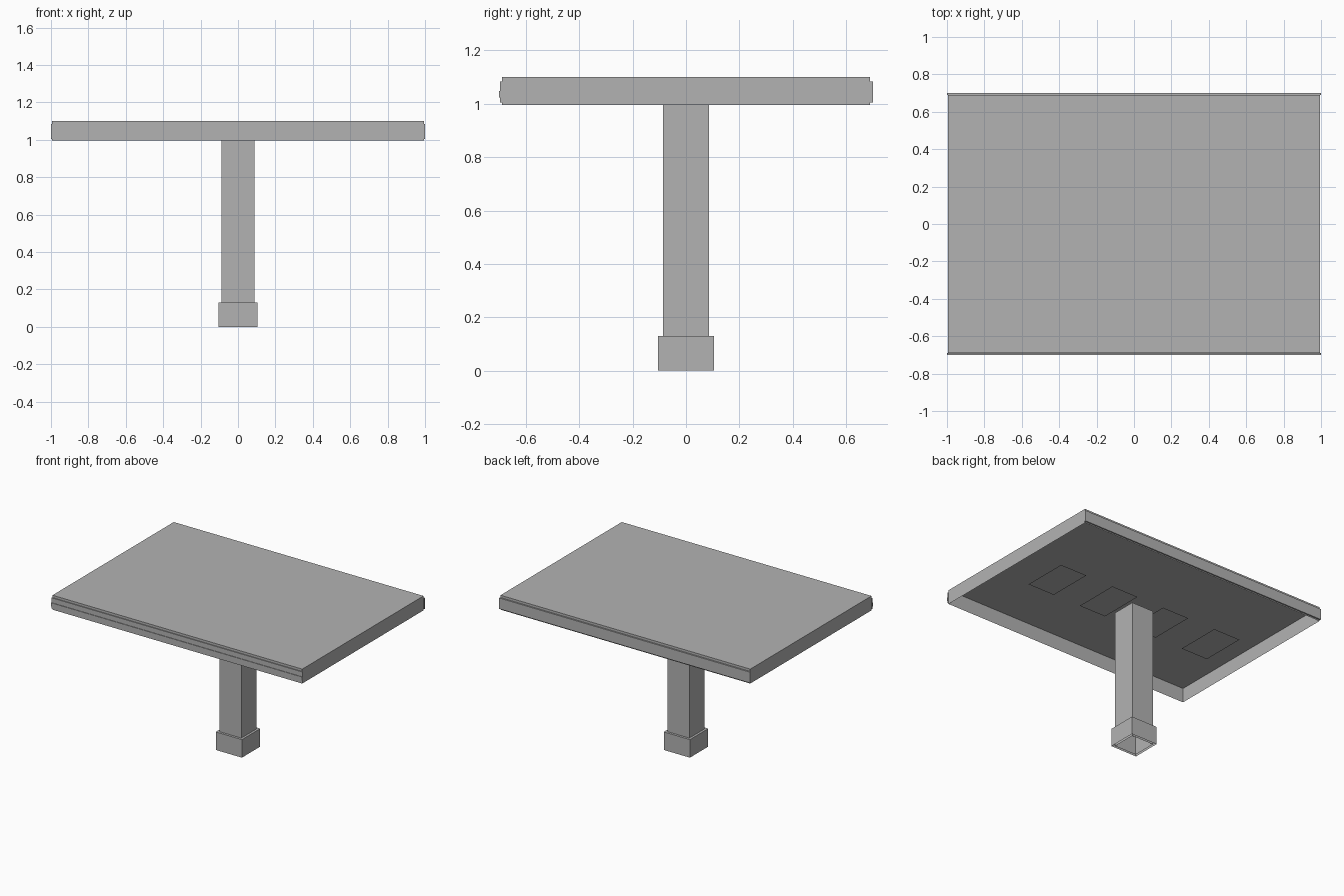
import bpy, bmesh

if "Cube" in bpy.data.objects:
    bpy.data.objects.remove(bpy.data.objects["Cube"])

grey = bpy.data.materials.new("plain grey")
grey.diffuse_color = (0.45, 0.45, 0.45, 1)
grey.use_nodes = True
grey.node_tree.nodes["Principled BSDF"].inputs["Base Color"].default_value = grey.diffuse_color


def box(name, lo, hi, open_sides=()):
    """Axis-aligned box; open_sides may hold 'top' and 'bottom'."""
    bm = bmesh.new()
    bmesh.ops.create_cube(bm, size=1)
    for v in bm.verts:
        v.co = [lo[i] + (v.co[i] + 0.5) * (hi[i] - lo[i]) for i in range(3)]
    bm.normal_update()
    drop = [f for f in bm.faces
            if (f.normal.z > 0.5 and "top" in open_sides)
            or (f.normal.z < -0.5 and "bottom" in open_sides)]
    bmesh.ops.delete(bm, geom=drop, context='FACES')
    me = bpy.data.meshes.new(name)
    bm.to_mesh(me)
    bm.free()
    me.materials.append(grey)
    ob = bpy.data.objects.new(name, me)
    bpy.context.collection.objects.link(ob)
    return ob


# Hollow slab, open underneath
box("top_slab", (-0.995, -0.69, 0.996), (0.995, 0.69, 1.10), ("bottom",))

# Trim along the back and the stepped trim along the front
box("back_trim", (-1, 0.69, 1.005), (1, 0.70, 1.083))
box("front_trim", (-1, -0.696, 1.005), (1, -0.69, 1.083))
box("front_trim_bead", (-1, -0.70, 1.023), (1, -0.696, 1.048))

# Hollow post and its wider foot
box("post", (-0.087, -0.087, 0), (0.087, 0.087, 1.0), ("top", "bottom"))
box("foot", (-0.104, -0.104, 0), (0.104, 0.104, 0.13), ("bottom",))

# Four flat single-face plates under the slab
for i, x in enumerate((-0.65, -0.215, 0.215, 0.65)):
    me = bpy.data.meshes.new("under_plate")
    bm = bmesh.new()
    vs = [bm.verts.new((x + sx * 0.107, sy * 0.165, 1.0))
          for sx, sy in ((-1, -1), (-1, 1), (1, 1), (1, -1))]
    bm.faces.new(vs)
    bm.to_mesh(me)
    bm.free()
    me.materials.append(grey)
    bpy.context.collection.objects.link(
        bpy.data.objects.new(f"under_plate_{i + 1}", me))
